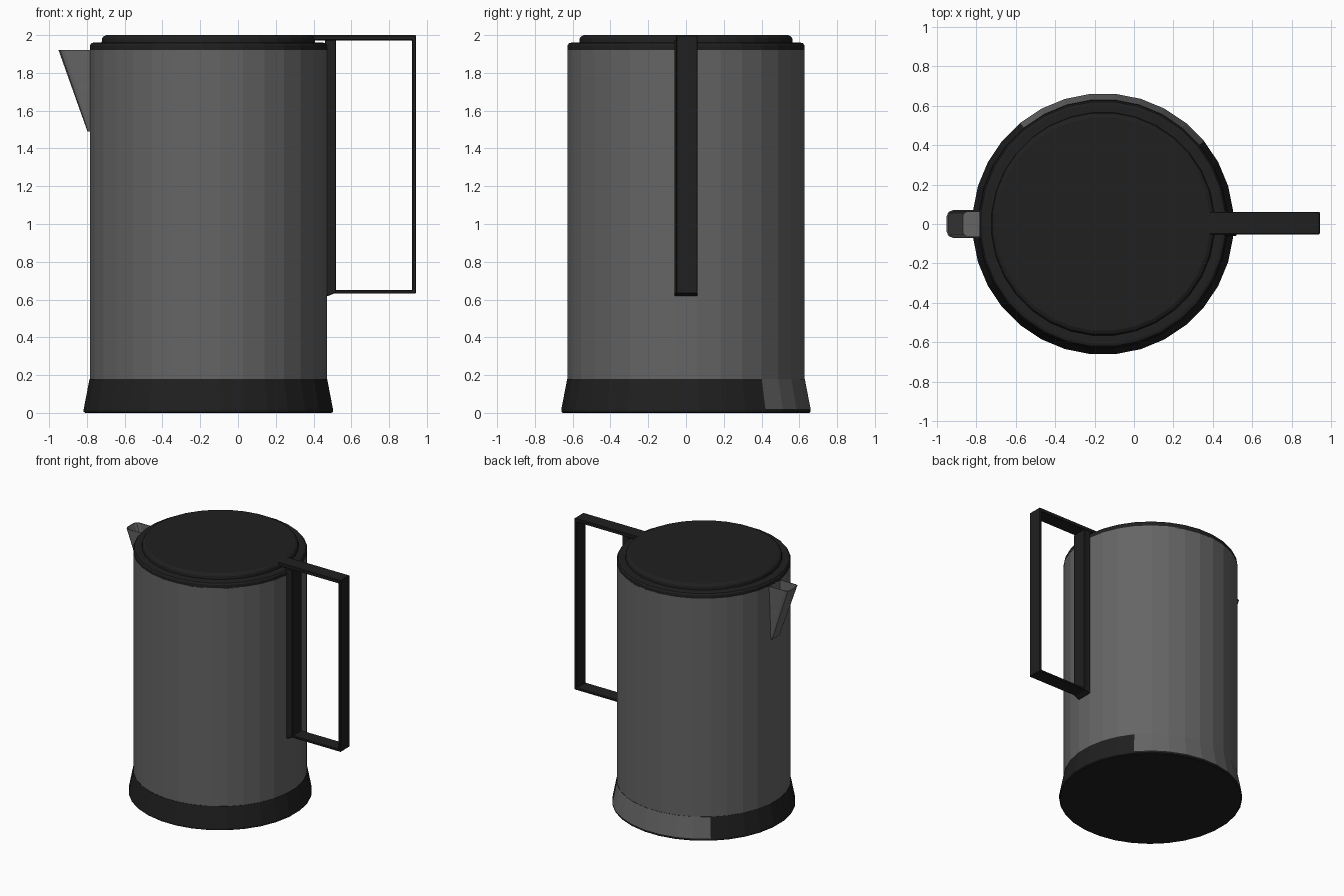
import bpy, bmesh, math

if "Cube" in bpy.data.objects:
    bpy.data.objects.remove(bpy.data.objects["Cube"])

CX, SIDES = -0.157, 32


def material(name, v):
    m = bpy.data.materials.new(name)
    m.diffuse_color = (v, v, v, 1)
    m.use_nodes = True
    m.node_tree.nodes["Principled BSDF"].inputs["Base Color"].default_value = m.diffuse_color
    return m


STEEL = material("dark_steel", 0.13)
BLACK = material("black_plastic", 0.014)


def finish(name, bm, *mats):
    bmesh.ops.recalc_face_normals(bm, faces=bm.faces)
    me = bpy.data.meshes.new(name)
    bm.to_mesh(me)
    bm.free()
    for m in mats:
        me.materials.append(m)
    ob = bpy.data.objects.new(name, me)
    bpy.context.collection.objects.link(ob)
    return ob


def loft(bm, rings):
    # bridge equal-length closed rings of points
    vs = [[bm.verts.new(p) for p in r] for r in rings]
    n = len(vs[0])
    for a, b in zip(vs, vs[1:]):
        for i in range(n):
            j = (i + 1) % n
            bm.faces.new((a[i], a[j], b[j], b[i]))
    return vs


def lathe(name, profile, *mats, cap=(True, True)):
    rings = []
    for r, z in profile:
        angs = [2 * math.pi * (k + 0.5) / SIDES for k in range(SIDES)]
        rings.append([(CX + r * math.cos(a), r * math.sin(a), z) for a in angs])
    bm = bmesh.new()
    vs = loft(bm, rings)
    for ring, c in zip((vs[0], vs[-1]), cap):
        if c:
            bm.faces.new(ring)
    return finish(name, bm, *mats)


def prism(name, outline, y0, y1, mat, bevel):
    # xz outline extruded along y
    bm = bmesh.new()
    vs = loft(bm, [[(x, y, z) for x, z in outline] for y in (y0, y1)])
    for r in vs:
        bm.faces.new(r)
    ob = finish(name, bm, mat)
    mod = ob.modifiers.new("bevel", "BEVEL")
    mod.width, mod.segments = bevel, 1
    return ob


# body wall
lathe("body", [(0.63, 0.18), (0.63, 1.92)], STEEL)

# flared base, with a steel panel on the back eight facets
base = lathe("base", [(0.655, 0), (0.663, 0.006), (0.663, 0.02), (0.632, 0.18)], BLACK, STEEL)
for f in base.data.polygons:
    x, y, z = f.center
    a = math.degrees(math.atan2(y, x - CX))
    if 0.05 < z < 0.15 and 39.4 < a < 129.4:
        f.material_index = 1

# lid rim and raised lid disc
lathe("lid_rim", [(0.63, 1.915), (0.63, 1.945), (0.622, 1.957), (0.608, 1.961)], BLACK)
lathe("lid_disc", [(0.568, 1.958), (0.565, 1.983), (0.558, 1.993), (0.543, 2.0)], BLACK)

# handle strap against the body
prism("handle_strap", [(0.46, 0.62), (0.48, 0.62), (0.52, 0.637), (0.52, 1.975), (0.46, 1.975)],
      -0.06, 0.062, BLACK, 0.003)

# handle loop, a flat C-shaped band
prism("handle_loop", [(0.38, 2.0), (0.943, 2.0), (0.943, 0.632), (0.49, 0.632), (0.49, 0.65),
                      (0.922, 0.65), (0.922, 1.972), (0.38, 1.972)], -0.052, 0.062, BLACK, 0.004)


# spout: rounded U section tapering down, hollow with an inner floor
def u_ring(x, w, z, c):
    half = [(-0.77, w), (x + c, w), (x + 0.3 * c, w - 0.3 * c), (x, w - c)]
    return [(px, py, z) for px, py in half] + [(px, -py, z) for px, py in reversed(half)]


bm = bmesh.new()
vs = loft(bm, [u_ring(-0.797, 0.05, 1.49, 0.012), u_ring(-0.95, 0.07, 1.92, 0.03),
               u_ring(-0.944, 0.065, 1.92, 0.027), u_ring(-0.868, 0.061, 1.71, 0.02)])
bm.faces.new(vs[0])
bm.faces.new(vs[-1])
finish("spout", bm, STEEL)
